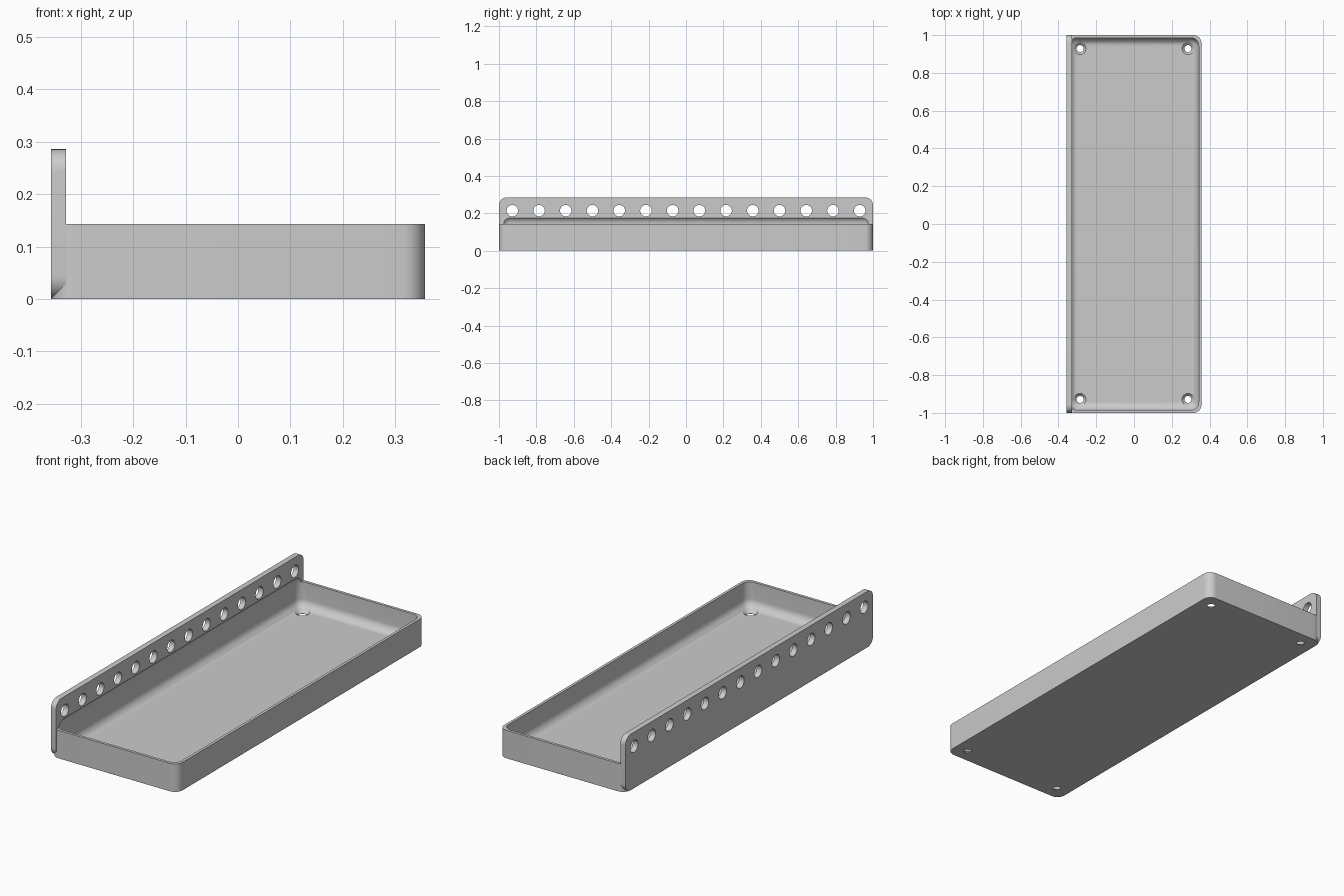
import bpy, bmesh, math
from mathutils import Matrix, Vector

cube = bpy.data.objects.get("Cube")
if cube:
    bpy.data.objects.remove(cube, do_unlink=True)

MM = 1 / 70                      # design unit: the tray is 140 mm long
LENGTH, WIDTH, HEIGHT = 140, 50, 10
PLATE_THICK, PLATE_HEIGHT = 2, 20
WALL, RADIUS = 1, 3
LEFT = -WIDTH / 2

grey = bpy.data.materials.new("plain grey")
grey.use_nodes = True
grey.diffuse_color = (0.6, 0.6, 0.6, 1)
grey.node_tree.nodes["Principled BSDF"].inputs["Base Color"].default_value = (0.6, 0.6, 0.6, 1)


def finish(name, bm):
    """Turn a bmesh in millimetres into a scene object."""
    bmesh.ops.scale(bm, vec=(MM, MM, MM), verts=bm.verts)
    bmesh.ops.recalc_face_normals(bm, faces=bm.faces)
    mesh = bpy.data.meshes.new(name)
    bm.to_mesh(mesh)
    bm.free()
    mesh.materials.append(grey)
    obj = bpy.data.objects.new(name, mesh)
    bpy.context.collection.objects.link(obj)
    return obj


def rounded_box(name, low, high, axis=None):
    """Box with edges along one axis rounded, or every edge if axis is None."""
    low, high = Vector(low), Vector(high)
    bm = bmesh.new()
    bmesh.ops.create_cube(bm, size=1)
    bmesh.ops.scale(bm, vec=high - low, verts=bm.verts)
    bmesh.ops.translate(bm, vec=(low + high) / 2, verts=bm.verts)
    edges = [e for e in bm.edges if axis is None
             or abs((e.verts[0].co - e.verts[1].co).normalized()[axis]) > 0.9]
    bmesh.ops.bevel(bm, geom=edges, offset=RADIUS, segments=10, profile=0.5, affect='EDGES')
    return finish(name, bm)


def add_cone(bm, centre, r_low, r_high, depth, turn=Matrix()):
    bmesh.ops.create_cone(bm, cap_ends=True, segments=40, radius1=r_low, radius2=r_high,
                          depth=depth, matrix=Matrix.Translation(centre) @ turn)


def combine(target, other, operation):
    """Apply a boolean and discard the helper."""
    mod = target.modifiers.new("cut", 'BOOLEAN')
    mod.operation, mod.solver, mod.object = operation, 'EXACT', other
    bpy.context.view_layer.objects.active = target
    bpy.ops.object.modifier_apply(modifier=mod.name)
    bpy.data.objects.remove(other, do_unlink=True)


# Tray body and upright mounting plate
tray = rounded_box("tray_with_mounting_plate", (LEFT, -LENGTH / 2, 0),
                   (-LEFT, LENGTH / 2, HEIGHT), axis=2)
plate = rounded_box("mounting_plate", (LEFT, -LENGTH / 2, 0),
                    (LEFT + PLATE_THICK, LENGTH / 2, PLATE_HEIGHT), axis=0)
combine(tray, plate, 'UNION')

# Soft-edged hollow, which also bites shallowly into the plate
hollow = rounded_box("hollow", (LEFT + WALL, -LENGTH / 2 + WALL, WALL),
                     (-LEFT - WALL, LENGTH / 2 - WALL, HEIGHT + RADIUS))
combine(tray, hollow, 'DIFFERENCE')

# Row of holes through the plate
bm = bmesh.new()
for i in range(14):
    add_cone(bm, (LEFT + 1, -65 + 10 * i, 15), 2.15, 2.15, 6, Matrix.Rotation(math.pi / 2, 4, 'Y'))
combine(tray, finish("plate_holes", bm), 'DIFFERENCE')

# Countersunk screw holes in the floor corners
for name, low, r_low, r_high, depth in (("screw_holes", -2, 1.3, 1.3, 6),
                                        ("countersinks", 0, 1.2, 3.2, 2)):
    bm = bmesh.new()
    for x in (-20, 20):
        for y in (-65, 65):
            add_cone(bm, (x, y, low + depth / 2), r_low, r_high, depth)
    combine(tray, finish(name, bm), 'DIFFERENCE')

# Smooth the fillets and keep the corners crisp
bpy.ops.object.select_all(action='DESELECT')
tray.select_set(True)
bpy.context.view_layer.objects.active = tray
bpy.ops.object.shade_smooth_by_angle(angle=math.radians(25))
